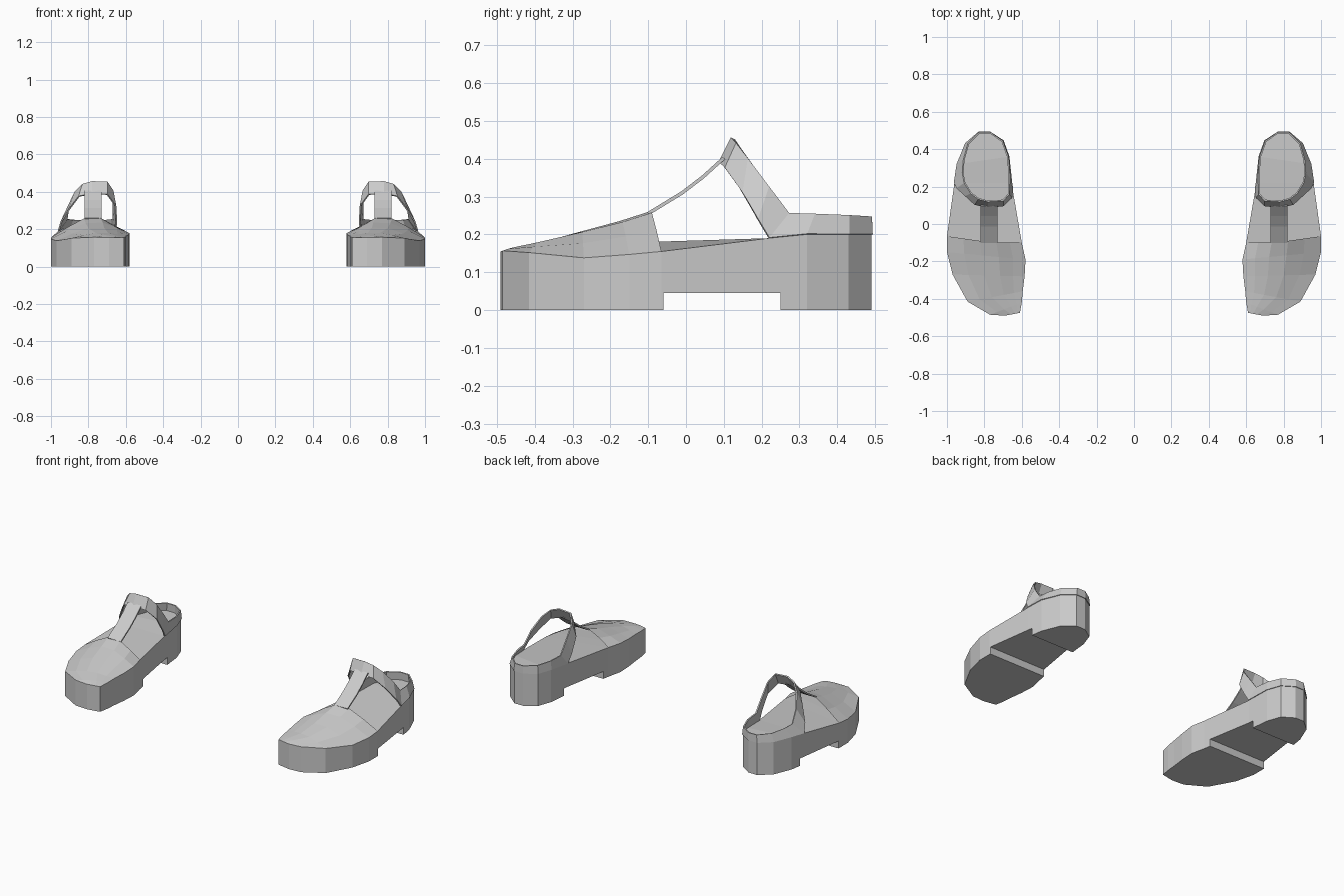
import bpy, bmesh
from mathutils import Vector

if "Cube" in bpy.data.objects:
    bpy.data.objects.remove(bpy.data.objects["Cube"])


def make(name, verts, faces, thick=0.0, cutter=None):
    """Mesh for the right shoe, mirrored to give the left one."""
    me = bpy.data.meshes.new(name)
    bm = bmesh.new()
    vs = [bm.verts.new(v) for v in verts]
    for f in faces:
        bm.faces.new([vs[i] for i in f])
    bmesh.ops.recalc_face_normals(bm, faces=bm.faces)
    bm.to_mesh(me)
    bm.free()
    ob = bpy.data.objects.new(name, me)
    bpy.context.collection.objects.link(ob)
    if cutter:
        b = ob.modifiers.new("arch", 'BOOLEAN')
        b.operation, b.solver, b.object = 'DIFFERENCE', 'EXACT', cutter
    if thick:
        s = ob.modifiers.new("thickness", 'SOLIDIFY')
        s.thickness, s.offset = thick, 0
    if name != "arch_cutter":
        ob.modifiers.new("pair", 'MIRROR')
    return ob


def grid(rows, closed=False):
    """Flatten equal-length rows of points into verts and quads."""
    n, m = len(rows), len(rows[0])
    verts = [p for r in rows for p in r]
    faces = [(i * m + j, i * m + j + 1, (i + 1) % n * m + j + 1, (i + 1) % n * m + j)
             for i in range(n if closed else n - 1) for j in range(m - 1)]
    return verts, faces


# Rim stations from toe to heel: inner point, outer point
rim = [((.61, -.475, .155), (.69, -.49, .155)),
       ((.60, -.42, .16), (.77, -.485, .157)),
       ((.595, -.36, .165), (.89, -.415, .152)),
       ((.585, -.28, .17), (.97, -.27, .138)),
       ((.58, -.19, .178), (1.0, -.15, .147)),
       ((.60, -.10, .18), (1.0, -.065, .155)),
       ((.655, .22, .19), (.96, .22, .19)),
       ((.67, .36, .20), (.945, .32, .20)),
       ((.70, .445, .20), (.90, .43, .20)),
       ((.77, .49, .20), (.83, .49, .20))]

# Box that cuts the arch between forefoot and heel
bpy.ops.mesh.primitive_cube_add(size=1, location=(.8, .095, 0))
cutter = bpy.context.object
cutter.name = "arch_cutter"
cutter.scale = (.8, .31, .09)
cutter.hide_render = True
cutter.hide_viewport = False
cutter.display_type = 'WIRE'

# Sole: footbed, side walls and flat underside
rings = []
for a, b in rim:
    rings.append([a, b, (b[0], b[1], 0), (a[0], a[1], 0), ])
verts = [p for r in rings for p in r]
faces = []
for i in range(len(rim) - 1):
    for j in range(4):
        k = (j + 1) % 4
        faces.append((i * 4 + j, i * 4 + k, i * 4 + 4 + k, i * 4 + 4 + j))
last = 4 * (len(rim) - 1)
faces += [(0, 1, 2, 3), tuple(last + i for i in range(4))]
make("sole", verts, faces, cutter=cutter)

# Vamp: arched cover over the toes
crown = [.157, .166, .18, .208, .235, .26]
profile = [(0, 0), (.16, .55), (.34, 1), (.56, .97), (.78, .5), (1, 0)]
rows = []
for (a, b), top in zip(rim, crown):
    row = []
    for t, h in profile:
        p = Vector(a).lerp(Vector(b), t)
        p.z = p.z * (1 - h) + top * h
        p.y -= .01 * h if top == crown[-1] else 0
        row.append(p)
    rows.append(row)
make("vamp", *grid(rows))

# Heel counter and ankle strap: one closed band, lower edge then upper edge
band = [((.78, .09, .39), (.78, .122, .455)),
        ((.85, .105, .375), (.83, .135, .44)),
        ((.90, .15, .31), (.87, .165, .40)),
        ((.945, .19, .24), (.905, .22, .325)),
        (rim[6][1], (.915, .272, .255)),
        (rim[7][1], (.91, .34, .253)),
        (rim[8][1], (.885, .43, .25)),
        (rim[9][1], (.825, .488, .247)),
        (rim[9][0], (.77, .488, .247)),
        (rim[8][0], (.705, .443, .25)),
        (rim[7][0], (.675, .36, .253)),
        (rim[6][0], (.668, .272, .255)),
        ((.65, .19, .24), (.668, .22, .325)),
        ((.655, .14, .325), (.67, .16, .405)),
        ((.70, .098, .385), (.70, .127, .452))]
make("heel_counter_and_ankle_strap", *grid(band, closed=True), thick=.008)

# Centre strap from the vamp up to the ankle strap
path = [(-.10, .255), (-.01, .31), (.045, .352), (.10, .402)]
make("centre_strap", *grid([[(.73, y, z), (.82, y, z)] for y, z in path]), thick=.009)
